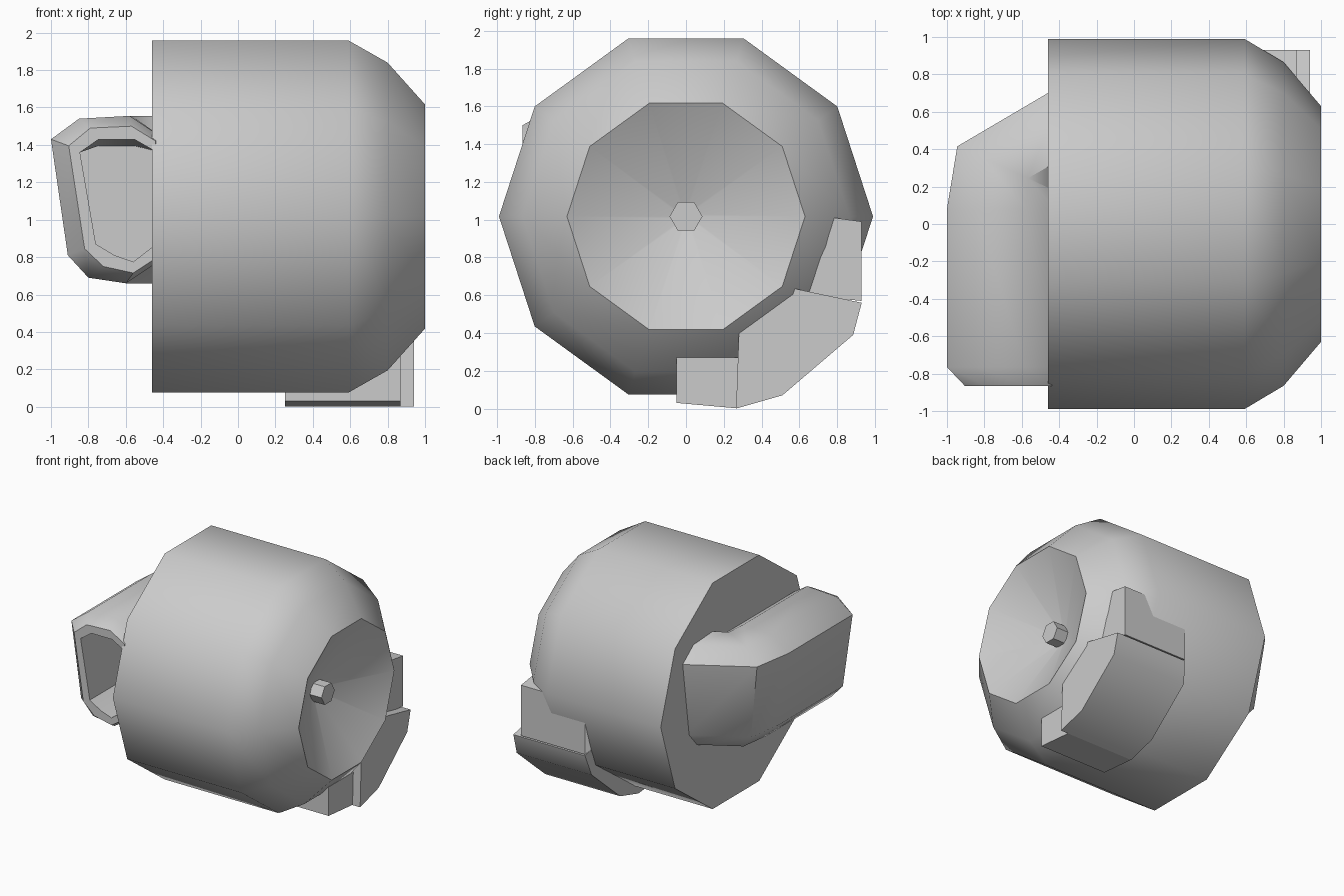
import bpy, bmesh, math

if "Cube" in bpy.data.objects:
    bpy.data.objects.remove(bpy.data.objects["Cube"])

CZ = 1.017  # height of the drum axis


def loft(name, rings, angle=45):
    """Skin equal-length point rings in order and cap both ends."""
    bm = bmesh.new()
    vr = [[bm.verts.new(p) for p in ring] for ring in rings]
    n = len(vr[0])
    for a, b in zip(vr, vr[1:]):
        for i in range(n):
            j = (i + 1) % n
            bm.faces.new((a[i], a[j], b[j], b[i]))
    bm.faces.new(vr[0])
    bm.faces.new(vr[-1])
    bmesh.ops.recalc_face_normals(bm, faces=bm.faces)
    me = bpy.data.meshes.new(name)
    bm.to_mesh(me)
    bm.free()
    ob = bpy.data.objects.new(name, me)
    bpy.context.collection.objects.link(ob)
    bpy.ops.object.select_all(action='DESELECT')
    bpy.context.view_layer.objects.active = ob
    ob.select_set(True)
    bpy.ops.object.shade_smooth_by_angle(angle=math.radians(angle))
    return ob


def circle(x, r, n):
    """Ring around the drum axis."""
    return [(x, r * math.cos(2 * math.pi * i / n), CZ + r * math.sin(2 * math.pi * i / n))
            for i in range(n)]


def slab(name, outline, x0, x1):
    """Prism of a (y, z) outline; x0 may be one value per point."""
    starts = x0 if isinstance(x0, list) else [x0] * len(outline)
    return loft(name, [[(x, y, z) for x, (y, z) in zip(starts, outline)],
                       [(x1, y, z) for y, z in outline]])


# ten-sided drum with rounded shoulder and dished end
profile = [(-0.46, 0.99), (0.59, 0.99), (0.8, 0.865), (1.0, 0.63), (0.69, 0.02)]
loft("drum_body", [circle(x, r, 10) for x, r in profile])

# hexagonal pin in the dish
loft("center_pin", [circle(0.66, 0.087, 6), circle(0.83, 0.087, 6)])

# hollow side duct: sections are (distance from outer side, z)
outer = [(0, 1.43), (.15, 1.54), (.42, 1.555), (.58, 1.45),
         (.58, .78), (.40, .66), (.20, .69), (.09, .81)]
rim = [(.095, 1.395), (.21, 1.49), (.43, 1.50), (.56, 1.42),
       (.57, .80), (.44, .715), (.28, .75), (.18, .845)]
hole = [(.155, 1.36), (.255, 1.43), (.445, 1.43), (.55, 1.37),
        (.55, .86), (.44, .775), (.34, .81), (.24, .87)]


def section(pts, base, direction):
    return [(base[0] + u * direction[0], base[1] + u * direction[1], z) for u, z in pts]


deep = [(u, min(z, 1.395)) for u, z in hole]
loft("side_duct", [
    section(outer, (-0.44, 0.712), (0, -0.94)),
    section(outer, (-0.945, 0.415), (0.9, -0.405)),
    section(outer, (-1, 0.08), (1, 0)),
    section(outer, (-1, -0.765), (1, 0)),
    section(rim, (-1, -0.865), (1, 0)),
    section(hole, (-1, -0.865), (1, 0)),
    section(deep, (-1, 0.08), (1, 0)),
], 40)

# stepped mounting bracket hugging the lower rear of the drum
slab("bracket_main", [(.575, .635), (.93, .56), (.885, .39), (.51, .07), (.265, 0), (.28, .40)],
     [.28, .28, .25, .25, .25, .25], 0.94)
slab("bracket_lower_tab", [(-.05, .27), (-.05, .03), (.265, 0.002), (.40, .20), (.28, .27)],
     0.25, 0.87)
slab("bracket_upper_tab", [(.62, .60), (.74, .86), (.75, .90), (.785, 1.01),
                           (.93, .99), (.93, .90), (.93, .86), (.93, .57)],
     [.28, .28, .58, .66, .66, .58, .28, .28], 0.87)
